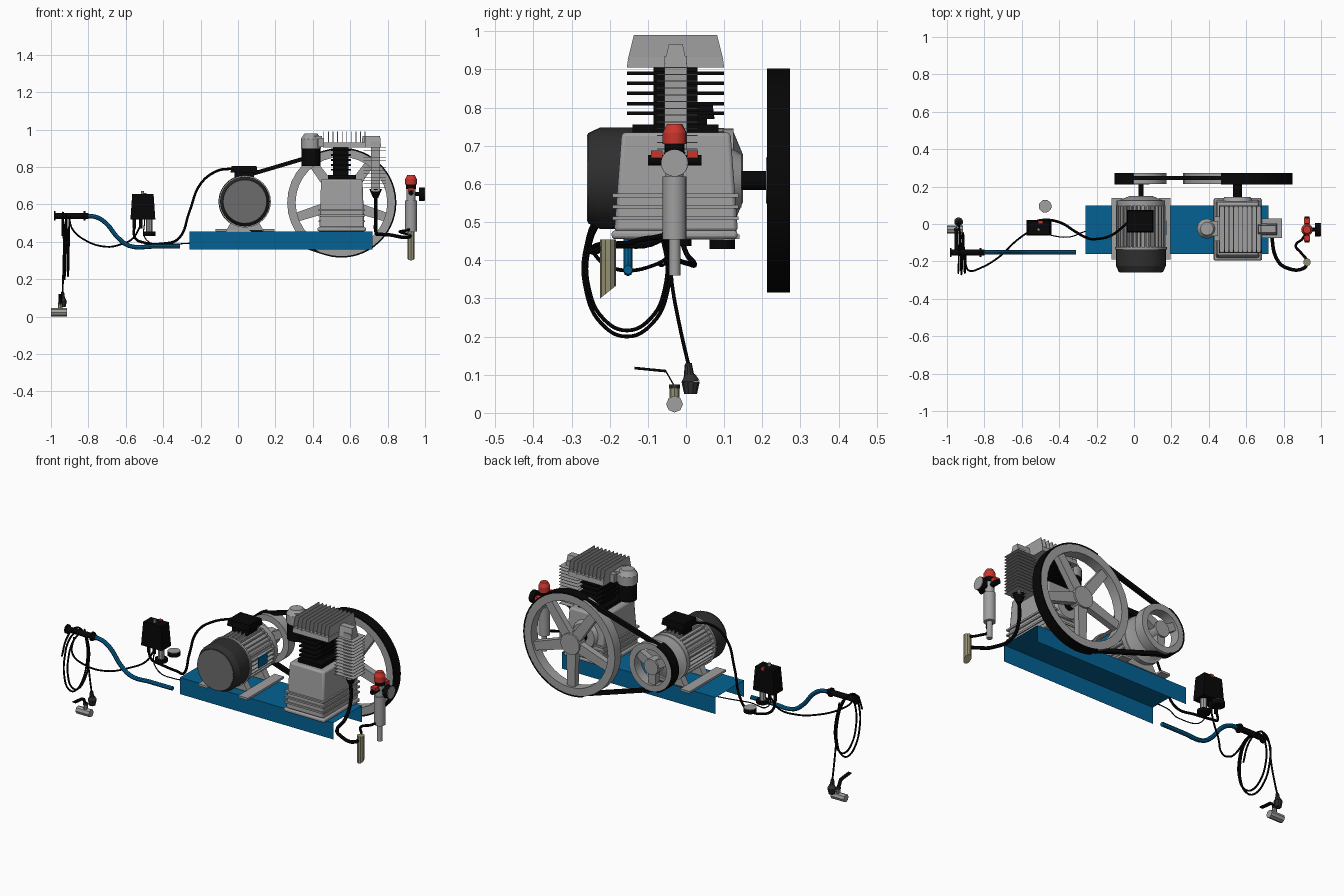
import bpy, bmesh, math
from mathutils import Vector, Matrix

cube = bpy.data.objects.get("Cube")
if cube:
    bpy.data.objects.remove(cube, do_unlink=True)


def material(name, r, g, b):
    m = bpy.data.materials.new(name)
    m.use_nodes = True
    m.diffuse_color = (r, g, b, 1)
    m.node_tree.nodes["Principled BSDF"].inputs["Base Color"].default_value = (r, g, b, 1)
    return m


GRAY = material("cast gray", .35, .35, .35)
BLUE = material("frame blue", .001, .12, .29)
BLACK = material("black", .002, .002, .002)
DARK = material("dark gray", .028, .028, .028)
GRILLE = material("grille gray", .15, .15, .15)
RED = material("red", .58, .035, .025)
BRASS = material("dull brass", .3, .28, .17)


# Shape helpers: each adds one solid to a bmesh
def box(x0, x1, y0, y1, z0, z1, tx=1, ty=1):
    def add(bm):
        vs = bmesh.ops.create_cube(bm, size=1)["verts"]
        for v in vs:
            sx, sy = (tx, ty) if v.co.z > 0 else (1, 1)
            v.co = ((x0 + x1) / 2 + v.co.x * sx * (x1 - x0),
                    (y0 + y1) / 2 + v.co.y * sy * (y1 - y0),
                    (z0 + z1) / 2 + v.co.z * (z1 - z0))
    return add


def cyl(a, b, r0, r1=None, n=20):
    def add(bm):
        p, q = Vector(a), Vector(b)
        rot = Vector((0, 0, 1)).rotation_difference(q - p).to_matrix().to_4x4()
        bmesh.ops.create_cone(bm, cap_ends=True, segments=n, radius1=r0,
                              radius2=r0 if r1 is None else r1, depth=(q - p).length,
                              matrix=Matrix.Translation((p + q) / 2) @ rot)
    return add


def prism(pts, y0, y1):
    def add(bm):
        f = bm.faces.new([bm.verts.new((x, y0, z)) for x, z in pts])
        new = bmesh.ops.extrude_face_region(bm, geom=[f])["geom"]
        for v in new:
            if isinstance(v, bmesh.types.BMVert):
                v.co.y = y1
    return add


def arc(c, r0, r1, y0, y1, a0=0, a1=360, n=32):
    def add(bm):
        loops = []
        for i in range(n + 1):
            t = math.radians(a0 + (a1 - a0) * i / n)
            loops.append([bm.verts.new((c[0] + r * math.cos(t), y, c[1] + r * math.sin(t)))
                          for r, y in ((r0, y0), (r1, y0), (r1, y1), (r0, y1))])
        for p, q in zip(loops, loops[1:]):
            for k in range(4):
                bm.faces.new((p[k], p[k - 1], q[k - 1], q[k]))
        if a1 - a0 == 360:
            bmesh.ops.remove_doubles(bm, verts=loops[0] + loops[-1], dist=1e-5)
        else:
            bm.faces.new(loops[0])
            bm.faces.new(loops[-1])
    return add


def finish(ob, mat):
    ob.data.materials.clear()
    ob.data.materials.append(mat)
    bpy.context.collection.objects.link(ob)
    bpy.ops.object.select_all(action="DESELECT")
    bpy.context.view_layer.objects.active = ob
    ob.select_set(True)
    bpy.ops.object.shade_smooth_by_angle(angle=math.radians(35))
    return ob


def part(name, mat, *shapes, bevel=0):
    bm = bmesh.new()
    for s in shapes:
        s(bm)
    bmesh.ops.recalc_face_normals(bm, faces=bm.faces)
    me = bpy.data.meshes.new(name)
    bm.to_mesh(me)
    bm.free()
    ob = finish(bpy.data.objects.new(name, me), mat)
    if bevel:
        m = ob.modifiers.new("edge", "BEVEL")
        m.width, m.segments = bevel, 2
    return ob


def hose(name, mat, r, pts):
    cu = bpy.data.curves.new(name, "CURVE")
    cu.dimensions = "3D"
    cu.bevel_depth, cu.bevel_resolution, cu.resolution_u = r, 2, 6
    cu.use_fill_caps = True
    sp = cu.splines.new("BEZIER")
    sp.bezier_points.add(len(pts) - 1)
    for b, p in zip(sp.bezier_points, pts):
        b.co = p
        b.handle_left_type = b.handle_right_type = "AUTO"
    tmp = bpy.data.objects.new(name + " path", cu)
    bpy.context.collection.objects.link(tmp)
    me = bpy.data.meshes.new_from_object(tmp.evaluated_get(bpy.context.evaluated_depsgraph_get()))
    bpy.data.objects.remove(tmp, do_unlink=True)
    finish(bpy.data.objects.new(name, me), mat)


# Base channel of thin sheet, open underneath
part("base_channel", BLUE, box(-.258, .72, -.16, .1, .4545, .4555),
     *[box(-.258, .72, y, y + .0006, .36, .455) for y in (-.16, .0994)])

# Electric motor
MX, MZ = .037, .615
part("motor_body", GRAY, cyl((MX, -.14, MZ), (MX, .1, MZ), .113, n=32),
     cyl((MX, .095, MZ), (MX, .125, MZ), .13, n=32), cyl((MX, .125, MZ), (MX, .15, MZ), .12, .06, n=32),
     cyl((MX, -.135, MZ), (MX, -.122, MZ), .139, n=32))
fins = []
for i in range(32):
    t = math.tau * i / 32
    c, s = math.cos(t), math.sin(t)
    fins.append(prism([(MX + r * c - w * s, MZ + r * s + w * c)
                       for r, w in ((.1, .004), (.132, .003), (.132, -.003), (.1, -.004))], -.13, .1))
part("motor_fins", GRAY, *fins)
part("motor_shroud", DARK, cyl((MX, -.225, MZ), (MX, -.134, MZ), .133, n=32),
     cyl((MX, -.257, MZ), (MX, -.225, MZ), .118, .133, n=32))
part("fan_grille", GRILLE, cyl((MX, -.259, MZ), (MX, -.256, MZ), .114, n=32))
part("motor_feet", GRAY, *[box(MX + s * .128 - .03, MX + s * .128 + .03, -.19, .14, .456, .468) for s in (-1, 1)],
     *[box(MX - .1, MX + .1, y, y + .04, .46, .53, .6) for y in (-.11, .06)])
part("motor_plate", BLUE, box(.168, .174, -.06, .02, .585, .645))
part("terminal_box", BLACK, box(-.02, .085, -.025, .055, .73, .77), box(-.04, .105, -.045, .075, .77, .805, .92, .92))
part("motor_shaft", BLACK, cyl((MX, .14, MZ), (MX, .215, MZ), .014))

# Pulleys and drive belt
FX, FZ = .553, .609


def wheel(name, c, r, rim, hub, count, w):
    spokes = []
    for i in range(count):
        t = math.radians(-90 + 360 * i / count)
        u, v = math.cos(t), math.sin(t)
        spokes.append(prism([(c[0] + k * u - h * v, c[1] + k * v + h * u)
                             for k, h in ((hub * .5, w), (r - rim * .8, w * .8),
                                          (r - rim * .8, -w * .8), (hub * .5, -w))], .222, .258))
    part(name, GRAY, arc(c, r - rim, r, .213, .272), cyl((c[0], .21, c[1]), (c[0], .268, c[1]), hub), *spokes)


wheel("flywheel", (FX, FZ), .29, .045, .06, 5, .03)
wheel("motor_pulley", (MX, MZ), .137, .035, .045, 3, .026)
tilt = math.degrees(math.acos(-(.29 - .137) / (FX - MX)))
part("belt_wraps", BLACK, arc((FX, FZ), .286, .294, .212, .273, -tilt, tilt),
     arc((MX, MZ), .133, .141, .212, .273, tilt, 360 - tilt))
runs = []
for s in (-1, 1):
    u, v = math.cos(math.radians(tilt)), s * math.sin(math.radians(tilt))
    runs.append(prism([(MX + .12 * u, MZ + .12 * v), (FX + .272 * u, FZ + .272 * v),
                       (FX + .294 * u, FZ + .294 * v), (MX + .141 * u, MZ + .141 * v)], .234, .256))
part("belt_runs", BLACK, *runs)
part("pump_shaft", BLACK, cyl((FX, .13, FZ), (FX, .215, FZ), .025))

# Compressor pump
part("crankcase", GRAY, box(.435, .675, -.188, .136, .475, .735, .92, .88), bevel=.01)
part("crankcase_foot", GRAY, box(.425, .685, -.195, .135, .456, .478), bevel=.008)
part("crankcase_ribs", GRAY, *[box(.43, .68, -.192, .138, z, z + .01) for z in (.505, .535, .565)])
part("bearing_cover", GRAY, cyl((FX, .11, FZ), (FX, .145, FZ), .09, .07))
part("cylinder", BLACK, box(.48, .63, -.14, .085, .73, .756), box(.508, .592, -.085, .03, .75, .908),
     *[box(.497, .603, -.155, .1, z, z + .009) for z in (.781, .806, .833, .859, .885)])
part("cylinder_head", GRAY, box(.455, .685, -.155, .1, .905, .932, .98, .97))
part("head_fins", GRAY, *[box(.457 + .0245 * i, .461 + .0245 * i, -.153, .098, .925, .99, 1, .87) for i in range(10)])

# Intake filter on the left of the head
part("intake_elbow", GRAY, cyl((.39, -.025, .9), (.39, -.025, .95), .054, n=12),
     cyl((.39, -.025, .95), (.39, -.025, .978), .054, .035, 12),
     box(.39, .45, -.065, .015, .907, .965), box(.43, .46, -.09, .04, .907, .955))
part("intake_filter", BLACK, cyl((.39, -.025, .805), (.39, -.025, .902), .05))

# Finned cooler on the right of the head
part("cooler_tube", GRAY, box(.712, .76, -.056, .003, .67, .935), box(.66, .765, -.058, .004, .905, .965, .9, .6))
part("cooler_fins", GRAY, *[box(.67, .79, -.076, .03, .69 + .0178 * i, .6925 + .0178 * i) for i in range(13)])
part("cooler_outlet", BLACK, cyl((.736, -.025, .635), (.736, -.025, .682), .014, .034))
hose("outlet_pipe", BLACK, .0095, [(.736, -.025, .66), (.736, -.028, .52), (.737, -.07, .455), (.765, -.19, .44),
                                  (.81, -.232, .437), (.91, -.235, .425), (.925, -.205, .44)])

# Water separator with a slanted tip, and the regulator
sep = part("separator", BRASS, cyl((.925, -.204, .3), (.925, -.204, .455), .021, n=10))
for v in sep.data.vertices:
    if v.co.z < .35:
        v.co.z += (v.co.y + .225) * .8
hose("separator_pipe", BLACK, .007, [(.925, -.19, .44), (.89, -.15, .445), (.865, -.115, .455), (.9, -.08, .46), (.925, -.04, .47)])
part("regulator_body", GRAY, cyl((.925, -.03, .455), (.925, -.03, .62), .031), cyl((.925, -.03, .36), (.925, -.03, .46), .015),
     cyl((.925, -.03, .62), (.925, -.03, .685), .024))
part("regulator_collar", BLACK, cyl((.925, -.03, .682), (.925, -.03, .707), .026),
     cyl((.925, -.1, .662), (.925, .04, .662), .014), cyl((.94, -.03, .655), (.975, -.03, .655), .01),
     cyl((.968, -.03, .655), (.997, -.03, .655), .036))
part("regulator_knobs", RED, cyl((.925, -.03, .705), (.925, -.03, .735), .031), cyl((.925, -.03, .735), (.925, -.03, .757), .031, .02),
     *[box(.908, .942, y, y + .03, .668, .688) for y in (-.092, .002)])
part("gauge_face", GRAY, cyl((.996, -.03, .655), (1, -.03, .655), .035))

# Pressure switch and loose gauge
part("pressure_switch", BLACK, box(-.575, -.442, -.062, .022, .52, .655, .86, .85),
     *[cyl((x, -.02, .47), (x, -.02, .525), .01) for x in (-.555, -.52)],
     cyl((-.475, -.02, .438), (-.475, -.02, .456), .034))
part("switch_fitting", GRAY, cyl((-.475, -.02, .455), (-.475, -.02, .525), .018, n=8))
part("switch_button", RED, box(-.51, -.49, .003, .018, .645, .66))
part("switch_stud", BRASS, cyl((-.51, -.03, .65), (-.51, -.03, .672), .008))
part("loose_gauge", BLACK, cyl((-.475, .095, .43), (-.475, .095, .453), .034))
part("loose_gauge_face", GRAY, cyl((-.475, .095, .452), (-.475, .095, .456), .033))

# Cables
hose("motor_cable", BLACK, .007, [(-.03, .01, .792), (-.12, -.06, .775), (-.2, -.08, .71), (-.26, -.07, .56), (-.315, -.04, .42),
                                 (-.4, .01, .39), (-.5, .02, .395), (-.55, -.0, .42), (-.555, -.02, .49)])
hose("signal_cable", BLACK, .003, [(-.5, -.05, .52), (-.49, -.05, .41), (-.35, -.07, .388), (-.26, -.04, .392), (-.18, -.03, .39)])
hose("handle_cable", BLACK, .005, [(-.52, -.02, .49), (-.56, -.04, .42), (-.63, -.09, .385), (-.72, -.175, .375),
                                  (-.82, -.235, .41), (-.88, -.25, .46), (-.905, -.2, .53)])

# Blue pipe with grip
hose("blue_pipe", BLUE, .012, [(-.31, -.152, .375), (-.45, -.152, .375), (-.58, -.152, .378), (-.64, -.152, .42),
                              (-.71, -.152, .503), (-.76, -.152, .532), (-.83, -.152, .538)])
part("grip", BLACK, cyl((-.985, -.152, .539), (-.8, -.152, .539), .016),
     *[cyl((x, -.152, .539), (x + .01, -.152, .539), .025) for x in (-.985, -.825)])

# Coiled hose hanging from the grip, ending at a plug and valve
coil = []
for i in range(23):
    t = math.pi / 2 + math.tau * i / 10
    k = .105 + .008 * (i > 10)
    coil.append((-.9 - .0018 * i, -.155 + k * math.cos(t), .378 + (.162 + .016 * (i > 10)) * math.sin(t)))
hose("coiled_hose", BLACK, .005, coil)
hose("hose_tail", BLACK, .005, [(-.915, -.09, .53), (-.93, -.045, .44), (-.932, -.037, .34), (-.935, -.015, .22), (-.938, .008, .12)])
part("hose_plug", DARK, cyl((-.938, .008, .095), (-.938, .006, .13), .014, .009, 10),
     cyl((-.938, .012, .082), (-.938, .01, .1), .024, .014, 10), cyl((-.938, .012, .05), (-.938, .012, .082), .017, .024, 10))
part("valve_stem", BRASS, cyl((-.95, -.03, .04), (-.95, -.03, .065), .013, n=8))
part("valve_nut", DARK, cyl((-.95, -.03, .064), (-.95, -.03, .074), .014, n=6))
part("valve_body", GRAY, cyl((-1, -.03, .023), (-.915, -.03, .023), .022, n=8))

# Flat bent lever, drawn in profile and turned to run front to back
path = [(-.03, .066), (-.053, .106), (-.135, .114)]
lever = part("valve_lever", BLACK, prism(path + [(y, z + .007) for y, z in reversed(path)], -.96, -.94))
for v in lever.data.vertices:
    v.co.x, v.co.y = v.co.y, v.co.x
lever.data.flip_normals()
